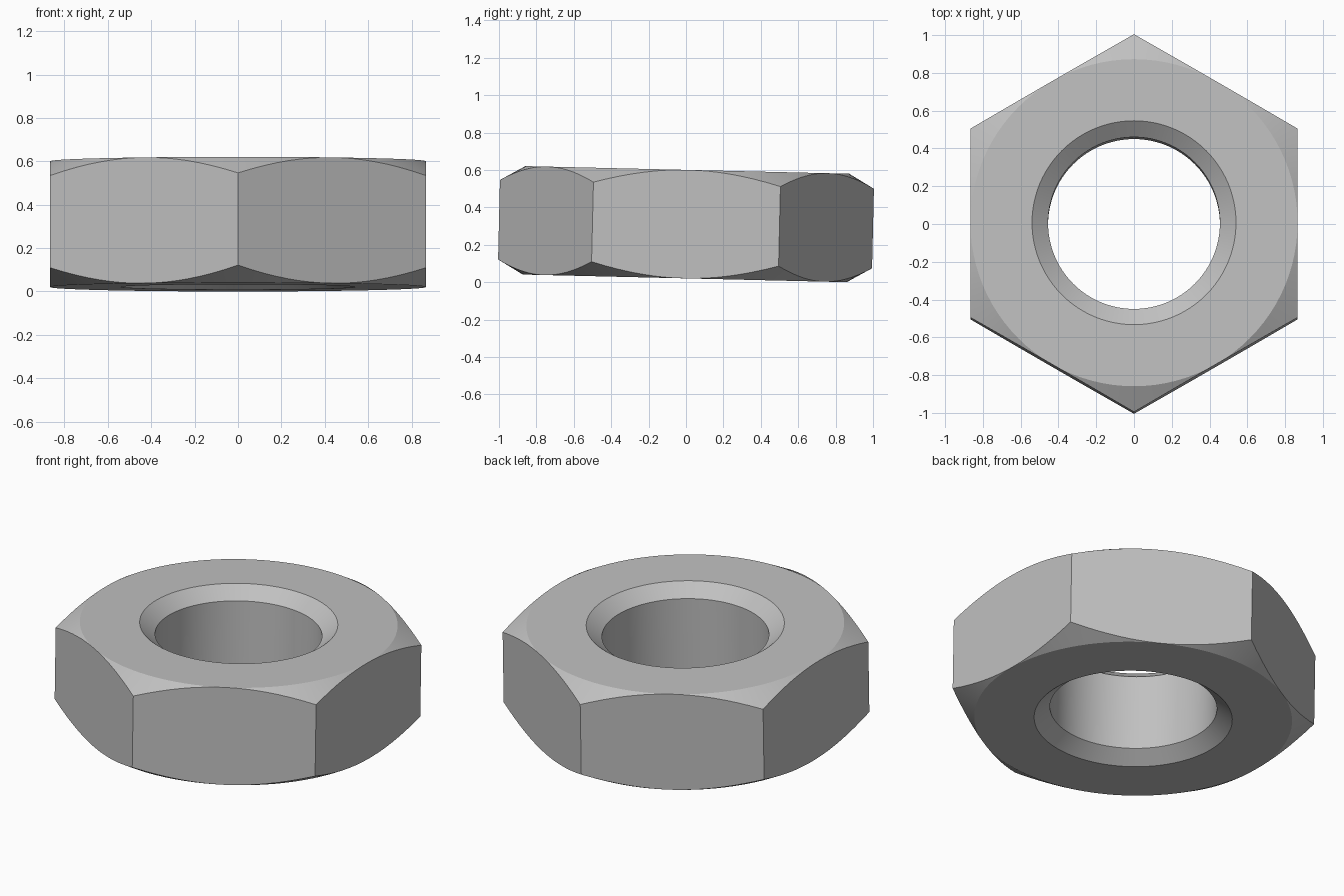
import bpy, bmesh, math

cube = bpy.data.objects.get("Cube")
if cube:
    bpy.data.objects.remove(cube)

SEGMENTS = 96
HALF = 0.29                    # half thickness
FLAT = math.sqrt(3) / 2        # centre to flat side
BORE, RIM, SINK = 0.455, 0.54, 0.067
TILT = math.radians(1.35)

# Plain steel grey
steel = bpy.data.materials.new("steel_grey")
steel.use_nodes = True
colour = (0.53, 0.53, 0.53, 1)
steel.diffuse_color = colour
steel.node_tree.nodes["Principled BSDF"].inputs["Base Color"].default_value = colour


def section(angle):
    """Closed radius/height outline of the nut at one angle."""
    step = math.pi / 3
    outer = FLAT / math.cos((angle + step / 2) % step - step / 2)
    edge = HALF - (outer - FLAT) * math.tan(math.radians(30))
    upper = [(BORE, HALF - SINK), (RIM, HALF), (FLAT, HALF), (outer, edge)]
    return upper + [(r, -z) for r, z in reversed(upper)]


# Sweep the outline around the axis: bore, countersinks, faces, chamfers, flats
bm = bmesh.new()
rings = []
for i in range(SEGMENTS):
    a = 2 * math.pi * i / SEGMENTS
    rings.append([bm.verts.new((r * math.cos(a), r * math.sin(a), z))
                  for r, z in section(a)])
# Flats face +x and -x, so corners point to the front and back
for i, ring in enumerate(rings):
    following = rings[(i + 1) % SEGMENTS]
    for j in range(len(ring)):
        k = (j + 1) % len(ring)
        bm.faces.new((ring[j], following[j], following[k], ring[k]))
bmesh.ops.remove_doubles(bm, verts=bm.verts, dist=1e-5)
bmesh.ops.recalc_face_normals(bm, faces=bm.faces)

mesh = bpy.data.meshes.new("hex_nut")
bm.to_mesh(mesh)
bm.free()
mesh.materials.append(steel)

# The nut leans slightly towards the back
nut = bpy.data.objects.new("hex_nut", mesh)
nut.rotation_euler.x = -TILT
nut.location.z = HALF * math.cos(TILT) + FLAT * math.sin(TILT)
bpy.context.collection.objects.link(nut)
bpy.context.view_layer.objects.active = nut
nut.select_set(True)
bpy.ops.object.shade_smooth_by_angle(angle=math.radians(20))
